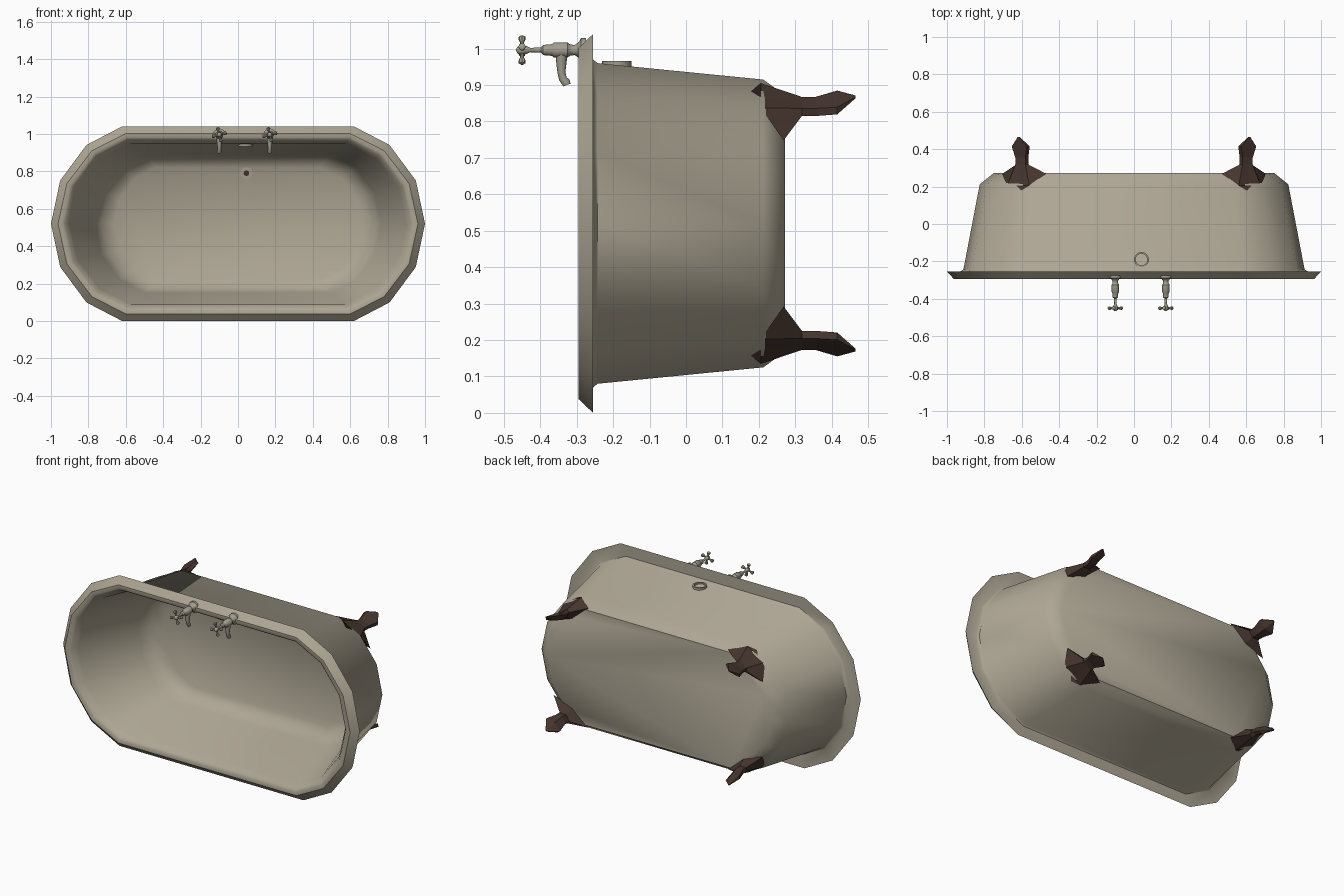
import bpy, bmesh, math
from mathutils import Vector

if "Cube" in bpy.data.objects:
    bpy.data.objects.remove(bpy.data.objects["Cube"])


def material(name, rgb):
    m = bpy.data.materials.new(name)
    m.diffuse_color = (*rgb, 1)
    m.use_nodes = True
    m.node_tree.nodes["Principled BSDF"].inputs["Base Color"].default_value = m.diffuse_color
    return m


ENAMEL = material("warm grey enamel", (0.42, 0.38, 0.295))
METAL = material("dull nickel", (0.36, 0.335, 0.27))
IRON = material("dark brown iron", (0.062, 0.036, 0.028))
HOLE = material("drain dark", (0.05, 0.03, 0.022))
ZC = 0.52  # middle height of the tub


def finish(bm, name, mat, smooth=None):
    bmesh.ops.recalc_face_normals(bm, faces=bm.faces[:])
    me = bpy.data.meshes.new(name)
    bm.to_mesh(me)
    bm.free()
    ob = bpy.data.objects.new(name, me)
    bpy.context.collection.objects.link(ob)
    me.materials.append(mat)
    if smooth:
        bpy.ops.object.select_all(action='DESELECT')
        ob.select_set(True)
        bpy.context.view_layer.objects.active = ob
        bpy.ops.object.shade_smooth_by_angle(angle=math.radians(smooth))
    return ob


def loft(bm, rings, cap=True, closed=False):
    """Join rings of points with quads; cap the ends or close the loop."""
    vs = [[bm.verts.new(p) for p in r] for r in rings]
    n = len(vs[0])
    pairs = list(zip(vs, vs[1:])) + ([(vs[-1], vs[0])] if closed else [])
    for a, b in pairs:
        for i in range(n):
            j = (i + 1) % n
            bm.faces.new((a[i], a[j], b[j], b[i]))
    if cap and not closed:
        bm.faces.new(vs[0])
        bm.faces.new(vs[-1])


def tube(bm, pts, radii, side, n=12, axis=None, closed=False):
    """Round sections along a path; with a fixed axis it works as a lathe."""
    pts = [Vector(p) for p in pts]
    u = Vector(side)
    rings = []
    for i, (p, r) in enumerate(zip(pts, radii)):
        t = Vector(axis) if axis else (pts[min(i + 1, len(pts) - 1)] - pts[max(i - 1, 0)]).normalized()
        v = t.cross(u)
        rings.append([p + r * (math.cos(k * math.tau / n) * u + math.sin(k * math.tau / n) * v)
                      for k in range(n)])
    loft(bm, rings, closed=closed)


# Tub: a 14-sided long oval, lofted from inside floor over the rim to outside base
def oval(a, b, c, y):
    arc = [(0, 1), (.5, .81), (.87, .445), (1, 0), (.87, -.445), (.5, -.81), (0, -1)]
    right = [(c + (a - c) * f, g * b) for f, g in arc]
    return [(x, y, ZC + z) for x, z in right + [(-x, z) for x, z in reversed(right)]]


sections = [
    (.66, .30, .44, .222), (.73, .345, .47, .19), (.765, .37, .50, .13),
    (.90, .43, .575, -.25), (.925, .45, .59, -.285),            # inside wall
    (.94, .462, .595, -.295), (.962, .482, .60, -.295),          # rim
    (1.0, .52, .62, -.255), (.93, .45, .585, -.255),
    (.912, .44, .58, -.243), (.825, .395, .53, .212), (.75, .352, .49, .272),
]
bm = bmesh.new()
loft(bm, [oval(*s) for s in sections])
finish(bm, "tub", ENAMEL, 42)


# Feet: faceted leaf bracket on each corner, narrowing to a neck and flaring out
def foot(name, sx, sz):
    out, tan, mid = Vector((.5, 0, .866)), Vector((.866, 0, -.5)), Vector((.587, 0, .816))

    def section(c, ho, ht, y):
        return [(-ht, c, y), (-ht * .85, c + ho, y), (0, c + ho, y),
                (ht * .85, c + ho, y), (ht, c, y), (0, c - ho, y)]

    rings = [
        [(-.136, 0, .268), (-.068, .064, .205), (0, .067, .168),
         (.068, .064, .205), (.136, 0, .268), (0, -.03, .262)],
        section(.02, .021, .037, .318),
        section(.02, .021, .037, .355),
        section(.035, .018, .054, .415),
        section(.058, .003, .006, .465),
    ]

    def place(t, o, y):
        p = mid + t * tan + o * out
        return (sx * p.x, y, ZC + sz * (p.z - ZC))

    bm = bmesh.new()
    loft(bm, [[place(*q) for q in r] for r in rings])
    finish(bm, name, IRON)


for sx, nx in ((1, "right"), (-1, "left")):
    for sz, nz in ((1, "upper"), (-1, "lower")):
        foot(f"{nz}_{nx}_foot", sx, sz)


# Taps: turned body, hooked spout and four-armed cross handle
def tap(name, x, z=.996):
    bm = bmesh.new()
    prof = [(-.275, .033), (-.288, .033), (-.294, .022), (-.305, .014), (-.318, .015),
            (-.325, .021), (-.362, .021), (-.368, .016), (-.392, .014), (-.398, .007),
            (-.428, .006), (-.438, .011), (-.455, .013), (-.463, .009), (-.466, .003)]
    tube(bm, [(x, y, z) for y, r in prof], [r for y, r in prof], (1, 0, 0), 16, (0, 1, 0))
    tube(bm, [(x, -.342, .99), (x, -.342, .96), (x, -.342, .935), (x, -.338, .917),
              (x, -.330, .908), (x, -.327, .900)],
         [.017, .014, .011, .011, .012, .011], (1, 0, 0), 12)
    for k in range(4):
        a = math.radians(15 + 90 * k)
        d = Vector((math.cos(a), 0, math.sin(a)))
        h = Vector((x, -.450, z))
        tube(bm, [h + d * s for s in (0, .02, .031, .037, .041)],
             [.005, .005, .010, .010, .004], (0, 1, 0), 8)
    finish(bm, name, METAL, 40)


tap("left_tap", -.10)
tap("right_tap", .17)


# Overflow ring through the upper wall, drain ring and dark plug hole on the floor
def collar(name, centre, axis, side, ro, ri, h):
    c, d = Vector(centre), Vector(axis)
    bm = bmesh.new()
    tube(bm, [c, c + d * h, c + d * h, c], [ro, ro, ri, ri], side, 20, axis, closed=True)
    finish(bm, name, METAL, 40)


collar("overflow_ring", (.04, -.19, .934), (0, 0, 1), (1, 0, 0), .04, .031, .032)
collar("drain_ring", (.045, .226, .79), (0, -1, 0), (1, 0, 0), .032, .015, .012)
bm = bmesh.new()
tube(bm, [(.045, .226, .79), (.045, .219, .79)], [.017, .017], (1, 0, 0), 16, (0, 1, 0))
finish(bm, "drain_hole", HOLE)
